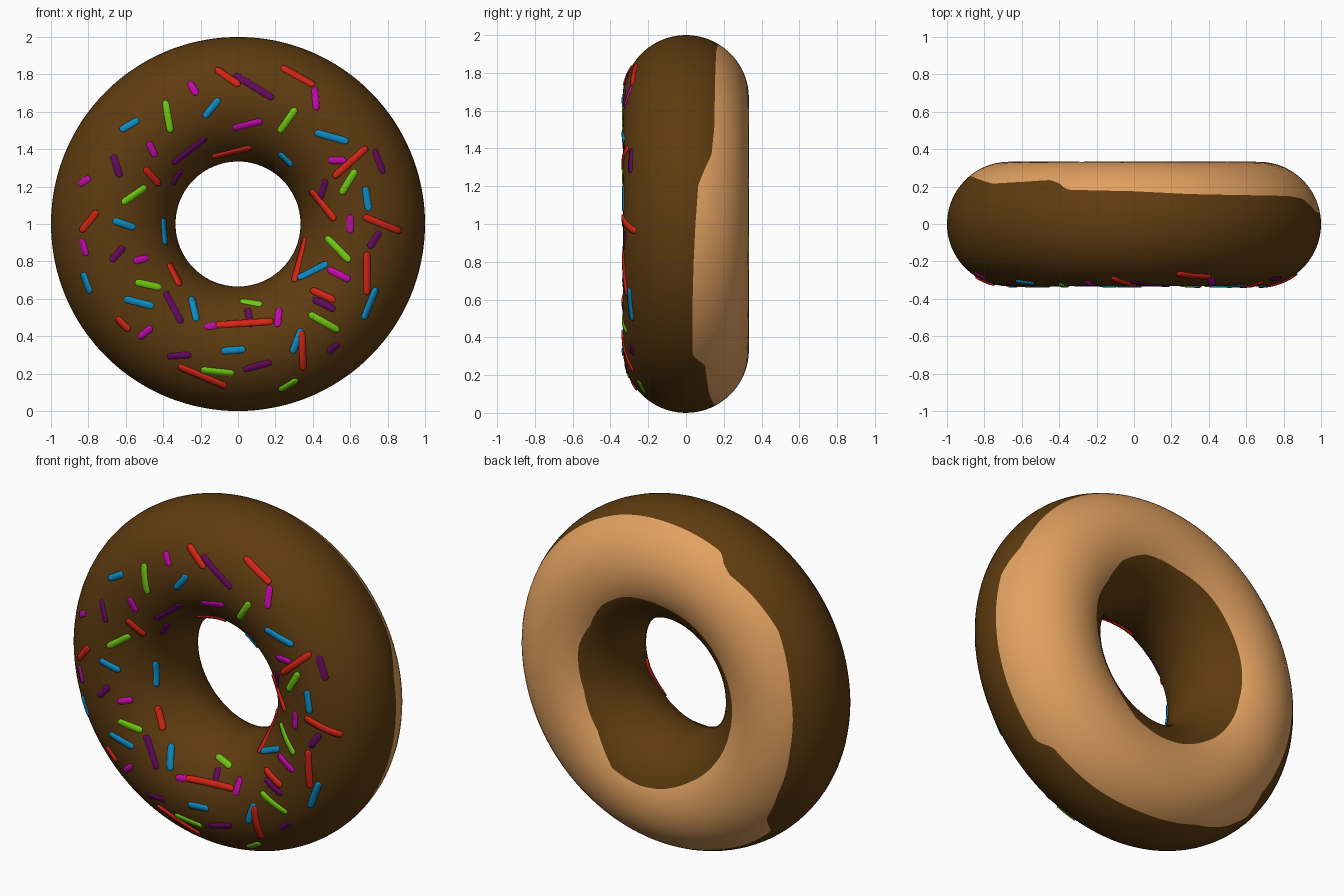
import bpy
import math
from mathutils import Vector

R, r = 0.667, 0.333          # ring radius, tube radius
CENTRE = Vector((0, 0, 1))


def material(name, rgb):
    m = bpy.data.materials.new(name)
    m.diffuse_color = (*rgb, 1)
    return m


def make_object(name, verts, faces, mats):
    me = bpy.data.meshes.new(name)
    me.from_pydata(verts, [], faces)
    for m in mats:
        me.materials.append(m)
    me.polygons.foreach_set("use_smooth", [True] * len(me.polygons))
    ob = bpy.data.objects.new(name, me)
    bpy.context.collection.objects.link(ob)
    return ob


def lookup(table, deg):
    """Cyclic linear interpolation of (angle, y) pairs."""
    pts = [(table[-1][0] - 360, table[-1][1])] + table + [(table[0][0] + 360, table[0][1])]
    for (a, ya), (b, yb) in zip(pts, pts[1:]):
        if a <= deg <= b:
            return ya + (yb - ya) * (deg - a) / (b - a)


# Edge of the icing: depth y against angle round the ring (outer rim, then hole)
OUTER = [(0, .05), (12, .065), (18, .105), (22, .135), (32, .15), (56, .155),
         (72, .16), (90, .175), (112, .183), (114, .2), (116, .22), (120, .235),
         (131, .225), (145, .216), (155, .235), (166, .252), (188, .262),
         (208, .255), (221, .23), (224, .195), (227, .146), (240, .15),
         (253, .176), (275, .157), (294, .122), (311, .1), (314, .055),
         (316, .035), (336, .035), (348, .04)]
INNER = [(15, .295), (33, .29), (51, .307), (71, .31), (96, .297), (123, .297),
         (147, .293), (170, .292), (194, .288), (217, .293), (243, .302),
         (264, .315), (278, .32), (297, .32), (318, .29), (345, .28)]

# Doughnut ring: its grid lines follow the icing edge
N, N_DOUGH, N_ICING = 240, 16, 48
M = N_DOUGH + N_ICING
verts, faces = [], []
for i in range(N):
    deg = 360 * i / N
    t = math.radians(deg)
    p0 = math.asin(lookup(OUTER, deg) / r)
    p1 = math.pi - math.asin(lookup(INNER, deg) / r)
    for j in range(M):
        if j < N_DOUGH:
            p = p0 + (p1 - p0) * j / N_DOUGH
        else:
            p = p1 + (p0 + 2 * math.pi - p1) * (j - N_DOUGH) / N_ICING
        rho = R + r * math.cos(p)
        verts.append(CENTRE + Vector((rho * math.cos(t), r * math.sin(p), rho * math.sin(t))))
        k = (i + 1) % N
        faces.append((i * M + j, i * M + (j + 1) % M, k * M + (j + 1) % M, k * M + j))
ring = make_object("doughnut_ring", verts, faces,
                   [material("dough", (.76, .36, .12)),
                    material("chocolate_icing", (.112, .044, .005))])
for f in ring.data.polygons:
    f.material_index = 0 if f.index % M < N_DOUGH else 1


# Sprinkles: thin rounded strips laid on the front of the ring
def front_point(x, z):
    """Surface point and outward normal at a front-view position."""
    d = Vector((x, 0, z - 1))
    core = d.normalized() * R
    y = -math.sqrt(max(r * r - (d.length - R) ** 2, 0))
    n = (Vector((d.x, y, d.z)) - core).normalized()
    return CENTRE + core + n * r, n


def sprinkle(verts, faces, x0, z0, x1, z1, height, w=0.019, n=16):
    s = [(1 - math.cos(math.pi * k / n)) / 2 for k in range(n + 1)]
    pts = [front_point(x0 + (x1 - x0) * a, z0 + (z1 - z0) * a) for a in s]
    dist = [0]
    for (a, _), (b, _) in zip(pts, pts[1:]):
        dist.append(dist[-1] + (b - a).length)
    base = len(verts)
    for i, (p, nrm) in enumerate(pts):
        tangent = pts[min(i + 1, n)][0] - pts[max(i - 1, 0)][0]
        across = nrm.cross(tangent).normalized()
        d = min(dist[i], dist[-1] - dist[i], w)
        half = max(math.sqrt(w * w - (w - d) ** 2), 0.002)
        for j, u in enumerate((-1, -.9, 0, .9, 1)):
            h = -0.002 if j in (0, 4) or i in (0, n) else height - 0.001 * abs(u)
            verts.append(p + across * half * u + nrm * h)
            if i < n and j < 4:
                a = base + i * 5 + j
                faces.append((a, a + 5, a + 6, a + 1))


# Ends of each sprinkle in the front view: x, z, x, z
PURPLE = [(-.02, 1.8, .19, 1.67), (-.67, 1.37, -.63, 1.25), (-.17, 1.46, -.35, 1.32),
          (.73, 1.4, .78, 1.27), (.47, 1.24, .43, 1.11), (-.3, 1.29, -.35, 1.21),
          (-.61, .88, -.68, .8), (.76, .96, .7, .87), (-.39, .64, -.3, .47),
          (.05, .55, .07, .45), (.4, .6, .52, .54), (.54, .36, .48, .31),
          (-.38, .29, -.25, .3), (.03, .22, .18, .26)]
PINK = [(-.26, 1.76, -.22, 1.69), (.41, 1.73, .42, 1.61), (-.03, 1.51, .13, 1.55),
        (-.48, 1.44, -.44, 1.36), (-.85, 1.21, -.79, 1.25), (-.84, .92, -.81, .83),
        (.6, 1.05, .6, .95), (-.56, .8, -.48, .82), (.48, .76, .6, .7),
        (.22, .55, .21, .45), (-.46, .45, -.53, .39), (-.18, .45, -.1, .46),
        (.48, 1.34, .58, 1.34)]
GREEN = [(-.39, 1.66, -.36, 1.49), (.31, 1.62, .22, 1.49), (.63, 1.29, .55, 1.16),
         (-.49, 1.2, -.62, 1.11), (.47, .93, .6, .8), (-.55, .69, -.41, .66),
         (.01, .59, .13, .57), (.38, .52, .54, .43), (-.2, .22, -.02, .2),
         (.22, .11, .32, .17)]
BLUE = [(-.63, 1.5, -.53, 1.56), (-.1, 1.67, -.18, 1.57), (.41, 1.49, .59, 1.44),
        (.22, 1.38, .29, 1.31), (.68, 1.2, .7, 1.07), (-.67, 1.02, -.55, .98),
        (-.4, 1.03, -.39, .89), (-.83, .74, -.79, .63), (.32, .71, .48, .79),
        (-.61, .6, -.45, .56), (-.25, .61, -.22, .48), (.74, .66, .67, .49),
        (-.09, .32, .04, .33), (.34, .44, .29, .31)]
RED = [(-.12, 1.83, .01, 1.74), (.23, 1.84, .41, 1.74), (.69, 1.41, .51, 1.25),
       (-.5, 1.3, -.42, 1.21), (-.75, 1.07, -.84, .96), (.39, 1.18, .52, 1.02),
       (.67, 1.04, .87, .96), (.36, .93, .3, .69), (-.37, .79, -.31, .67),
       (.69, .85, .69, .62), (-.12, .46, .19, .48), (.39, .65, .52, .59),
       (-.65, .5, -.58, .43), (-.32, .24, -.06, .13), (.34, .43, .35, .22),
       (-.14, 1.36, .07, 1.41)]

KINDS = [("purple", (.125, .003, .11), PURPLE), ("pink", (.53, .003, .39), PINK),
         ("green", (.16, .56, .006), GREEN), ("blue", (.004, .26, .54), BLUE),
         ("red", (.66, .018, .007), RED)]
for level, (name, rgb, ends) in enumerate(KINDS):
    verts, faces = [], []
    for e in ends:
        sprinkle(verts, faces, *e, height=0.004 + 0.0012 * level)
    make_object(name + "_sprinkles", verts, faces, [material(name + "_sugar", rgb)])
